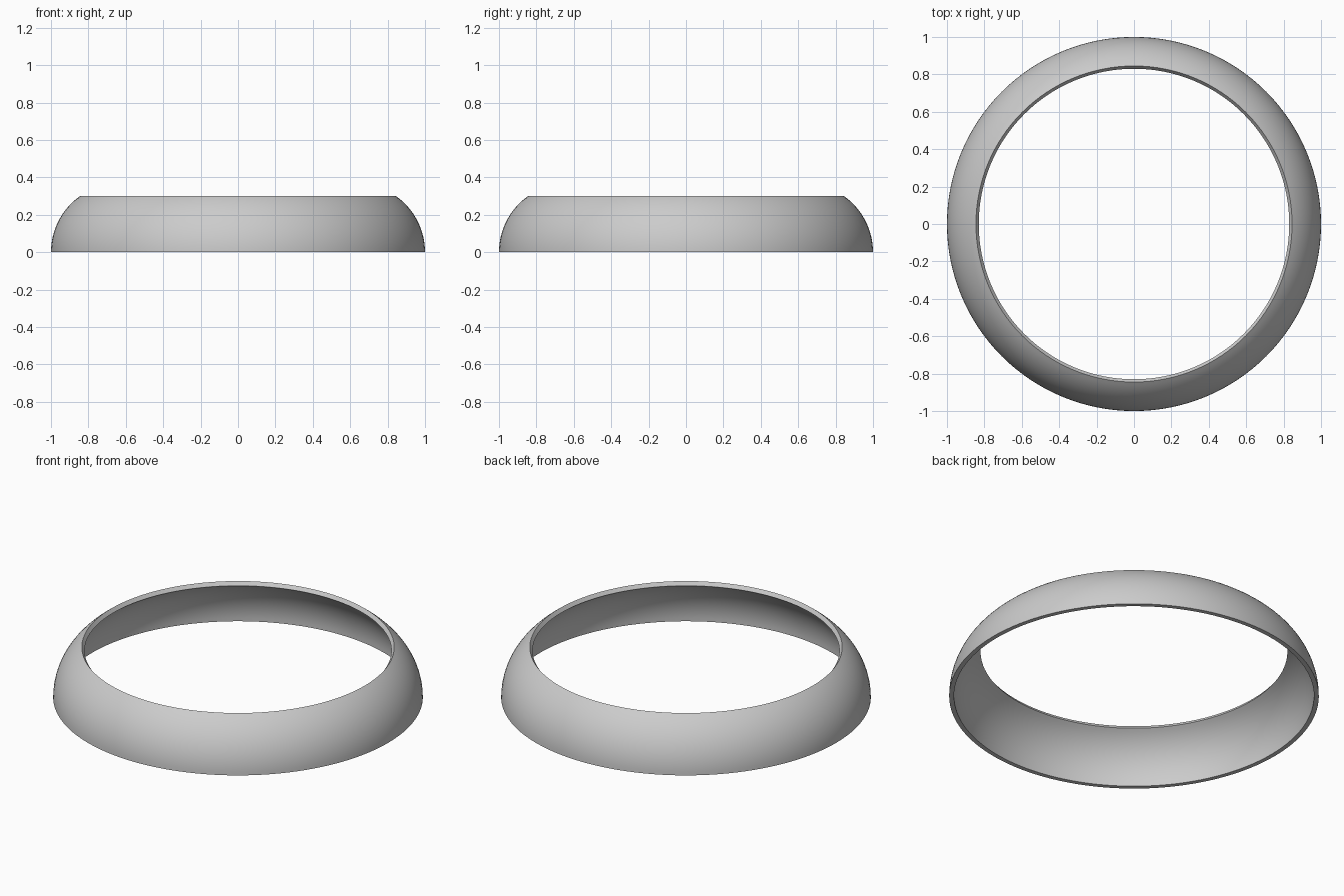
import bpy, bmesh, math

if "Cube" in bpy.data.objects:
    bpy.data.objects.remove(bpy.data.objects["Cube"])

SEGMENTS = 128      # steps around the ring
STEPS = 16          # steps along the curved wall
CENTRE_R = 0.632    # centre of the wall's arc
OUTER, INNER = 0.368, 0.342
END = math.asin(0.30 / OUTER)


def arc(radius):
    return [(CENTRE_R + radius * math.cos(END * i / STEPS),
             radius * math.sin(END * i / STEPS)) for i in range(STEPS + 1)]


# Closed wall section: outer arc up, slanted rim, inner arc down, flat base
profile = arc(OUTER) + arc(INNER)[::-1]

# Revolve the section into a ring
bm = bmesh.new()
rings = []
for s in range(SEGMENTS):
    a = 2 * math.pi * s / SEGMENTS
    rings.append([bm.verts.new((r * math.cos(a), r * math.sin(a), z)) for r, z in profile])
n = len(profile)
for s in range(SEGMENTS):
    p, q = rings[s], rings[(s + 1) % SEGMENTS]
    for i in range(n):
        j = (i + 1) % n
        bm.faces.new((p[i], q[i], q[j], p[j]))
bmesh.ops.recalc_face_normals(bm, faces=bm.faces)
mesh = bpy.data.meshes.new("curved_ring")
bm.to_mesh(mesh)
bm.free()

ring = bpy.data.objects.new("curved_ring", mesh)
bpy.context.collection.objects.link(ring)

# Smooth walls with crisp rim and base edges
bpy.context.view_layer.objects.active = ring
ring.select_set(True)
bpy.ops.object.shade_smooth_by_angle(angle=math.radians(35))
